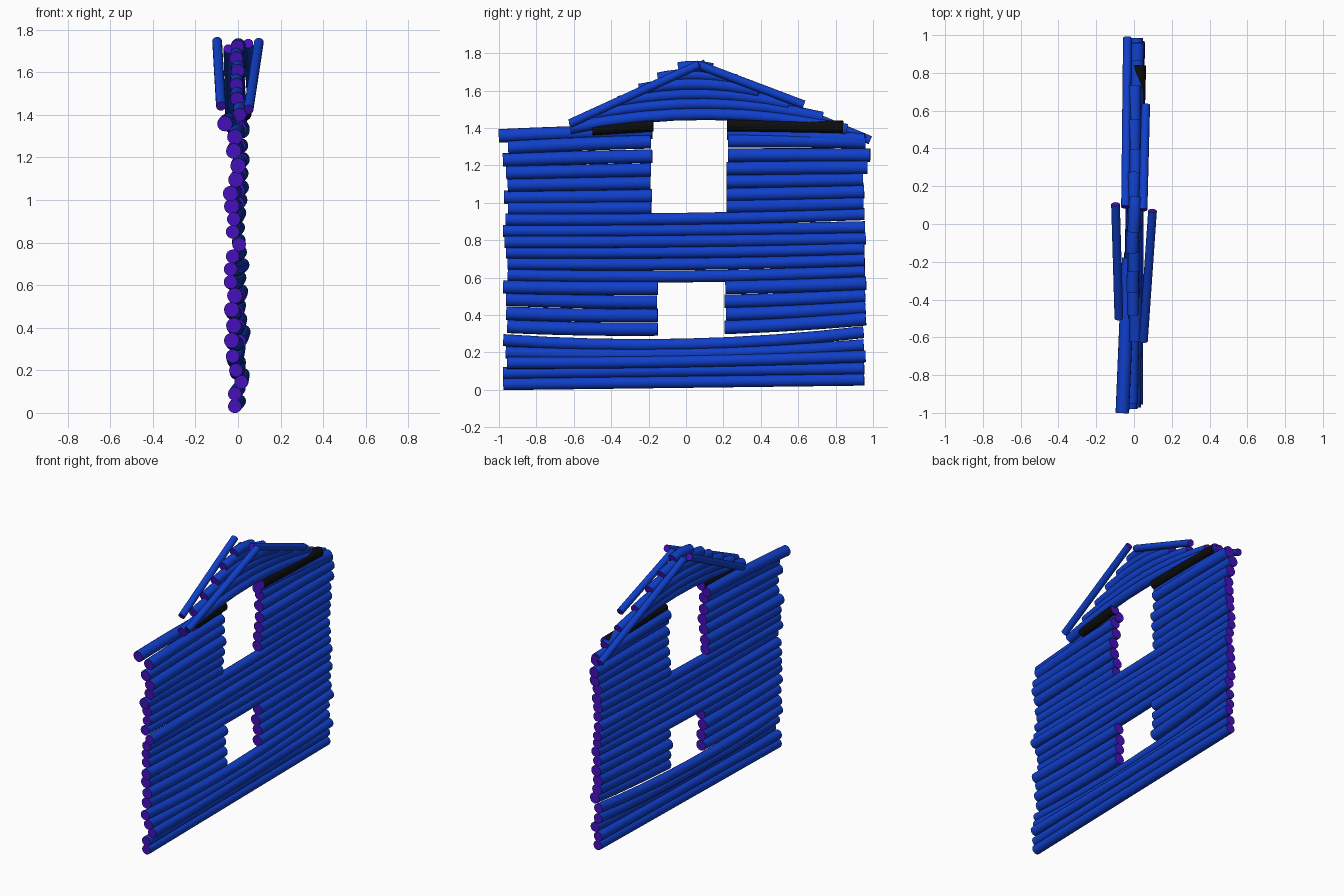
import bpy, bmesh, math, random
from mathutils import Vector

if "Cube" in bpy.data.objects:
    bpy.data.objects.remove(bpy.data.objects["Cube"])

random.seed(4)
SIDES = 16


def material(name, rgb):
    m = bpy.data.materials.new(name)
    m.diffuse_color = (*rgb, 1)
    m.use_nodes = True
    m.node_tree.nodes["Principled BSDF"].inputs["Base Color"].default_value = m.diffuse_color
    return m


BARK = material("blue_bark", (0.005, 0.05, 0.6))
CUT = material("purple_cut_end", (0.06, 0.005, 0.5))
DARK = material("dark_bark", (0.004, 0.004, 0.004))


def log(name, path, y0, y1, r=0.033, side=BARK, steps=8):
    """Sweep a round section along path(y) -> (x, z), with flat cut ends."""
    bm = bmesh.new()
    pts = []
    for i in range(steps + 1):
        y = y0 + (y1 - y0) * i / steps
        x, z = path(y)
        pts.append(Vector((x, y, z)))
    rings = []
    for i, p in enumerate(pts):
        t = (pts[min(i + 1, steps)] - pts[max(i - 1, 0)]).normalized()
        u = Vector((0, 0, 1)).cross(t).normalized()
        v = t.cross(u)
        rings.append([bm.verts.new(p + r * (u * math.cos(a) + v * math.sin(a)))
                      for a in (2 * math.pi * k / SIDES for k in range(SIDES))])
    for a, b in zip(rings, rings[1:]):
        for k in range(SIDES):
            j = (k + 1) % SIDES
            bm.faces.new((a[k], a[j], b[j], b[k])).smooth = True
    for ring in (rings[0], rings[-1]):
        cap = bm.faces.new(ring)
        cap.material_index = 1
        for e in cap.edges:
            e.smooth = False
    bmesh.ops.recalc_face_normals(bm, faces=bm.faces)
    me = bpy.data.meshes.new(name)
    bm.to_mesh(me)
    bm.free()
    me.materials.append(side)
    me.materials.append(CUT)
    bpy.context.collection.objects.link(bpy.data.objects.new(name, me))


def bowed(x0, x1, z0, z1, bow, y0=-0.96, y1=0.96):
    """Path between two ends with a parabolic bow in the middle."""
    def f(y):
        t = (y - y0) / (y1 - y0)
        return x0 + (x1 - x0) * t, z0 + (z1 - z0) * t + bow * 4 * t * (1 - t)
    return f


# Wall courses: x at left end, z at left end, z at right end, bow
courses = [
    (-.015, .031, .055, 0), (-.015, .09, .115, 0), (.015, .145, .18, -.01),
    (-.01, .20, .24, -.03), (-.025, .265, .31, -.045), (-.03, .34, .38, -.032),
    (-.02, .41, .44, -.025), (-.03, .485, .505, -.025), (-.015, .55, .57, -.015),
    (-.035, .615, .635, -.018), (-.035, .675, .695, -.012), (-.025, .735, .755, -.008),
    (.005, .79, .81, -.005), (-.025, .85, .87, -.005), (-.02, .91, .94, -.01),
    (-.03, .97, 1.0, -.008), (-.035, 1.03, 1.06, -.005), (-.01, 1.095, 1.125, 0),
    (0, 1.16, 1.19, .005), (-.02, 1.23, 1.255, .01), (-.015, 1.295, 1.325, .02),
    (-.06, 1.36, 1.335, .03),
]
far_right = {19: .985, 18: .97, 20: .96}
for i, (x, zl, zr, bow) in enumerate(courses):
    path = bowed(x, random.uniform(0, .025), zl, zr, bow)
    left = -1.0 if i == 21 else -.96 + random.uniform(-.02, .01)
    right = far_right.get(i, .955 + random.uniform(-.01, .01))
    if 5 <= i <= 8:        # beside the lower opening
        gap = (-.155, .21)
    elif i >= 15:          # beside the upper opening
        gap = (-.185, .22)
    else:
        gap = None
    if gap:
        log(f"left_wall_log_{i}", path, left, gap[0] + random.uniform(-.006, .006), .036)
        log(f"right_wall_log_{i}", path, gap[1] + random.uniform(-.006, .006), right, .036)
    else:
        log(f"wall_log_{i}", path, left, right, .032)

# Dark logs at the head of the upper opening
log("dark_log_left", bowed(0, .01, 1.395, 1.415, 0, -.5, -.175), -.5, -.175, .034, DARK)
log("dark_log_right", bowed(.015, .03, 1.415, 1.405, 0, .22, .84), .22, .84, .034, DARK)

# Arched gable logs: y ends, z ends, bow
gable = [
    (-.62, .86, 1.40, 1.39, .08), (-.48, .73, 1.475, 1.455, .065),
    (-.36, .55, 1.54, 1.525, .05), (-.25, .39, 1.605, 1.595, .035),
    (-.15, .27, 1.665, 1.655, .025), (-.04, .14, 1.72, 1.715, .01),
]
for i, (a, b, za, zb, bow) in enumerate(gable):
    x = random.uniform(-.012, .012)
    log(f"gable_log_{i}", bowed(x, x + .01, za, zb, bow, a, b), a, b, .032)

# Sloping rafters on both faces of the gable
rafters = [
    ("rafter_left_outer", (.05, -.62, 1.425), (.098, .07, 1.74)),
    ("rafter_left_inner", (-.08, -.5, 1.44), (-.098, .105, 1.745)),
    ("rafter_right_outer", (.062, .63, 1.525), (.048, .075, 1.735)),
    ("rafter_right_inner", (-.035, .985, 1.335), (-.045, .09, 1.71)),
]
for name, p, q in rafters:
    log(name, bowed(p[0], q[0], p[2], q[2], 0, p[1], q[1]), p[1], q[1], .023, steps=1)
